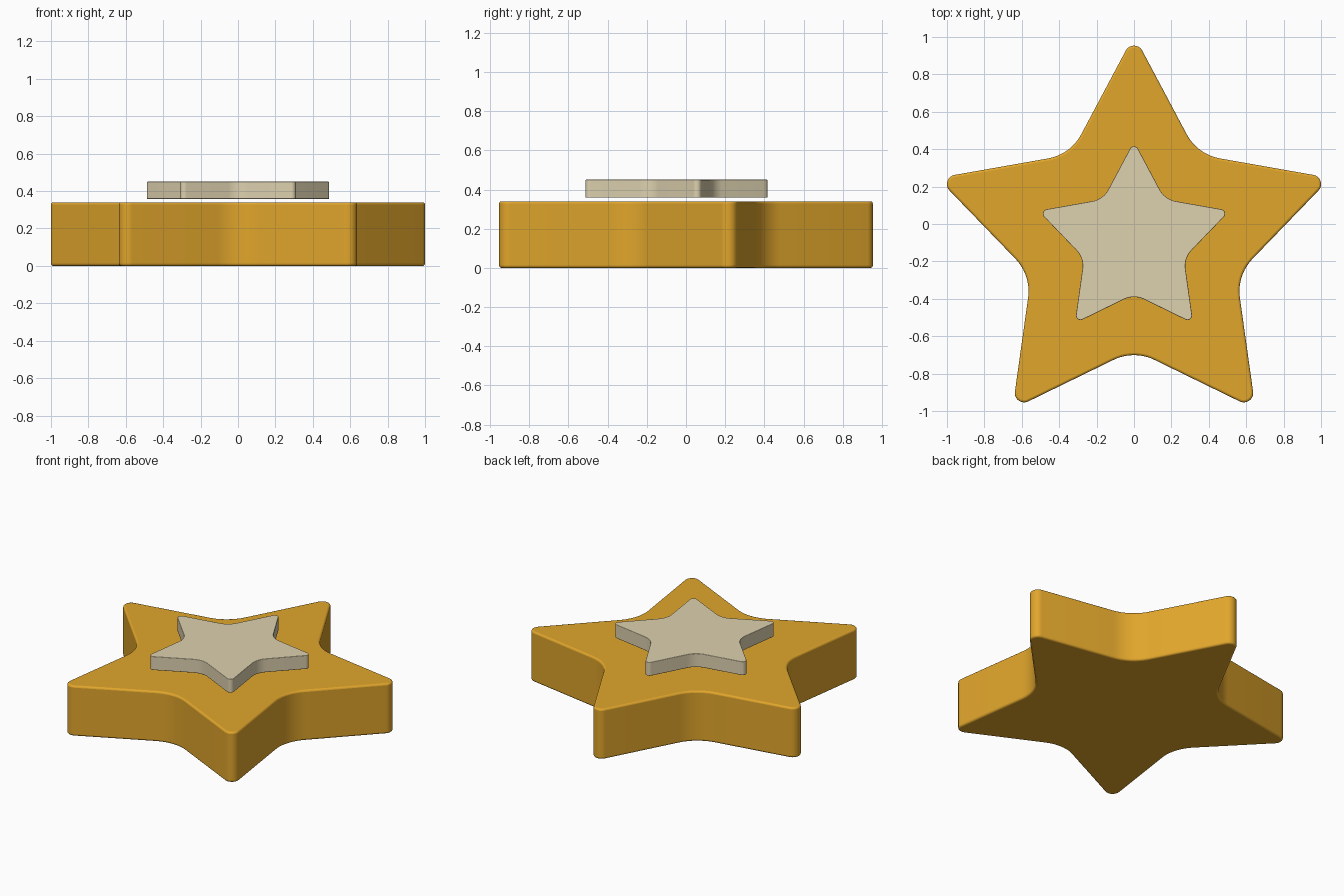
import bpy, bmesh
from math import sin, cos, pi, radians, tan
from mathutils import Vector

if "Cube" in bpy.data.objects:
    bpy.data.objects.remove(bpy.data.objects["Cube"])

CENTRE_Y = -0.0955
HALF_ANGLE = radians(28)      # half angle of each sharp point


def fillet(prev, corner, nxt, radius, steps):
    """Points of a round arc replacing a sharp corner."""
    a, b = (prev - corner).normalized(), (nxt - corner).normalized()
    half = a.angle(b) / 2
    mid = corner + (a + b).normalized() * (radius / sin(half))
    start = corner + a * (radius / tan(half)) - mid
    end = corner + b * (radius / tan(half)) - mid
    turn = pi - 2 * half
    return [mid + (start * sin((1 - i / steps) * turn) + end * sin(i / steps * turn)) / sin(turn)
            for i in range(steps + 1)]


def star_outline(scale):
    """Five rounded points with softly rounded notches."""
    outer = 0.999 + 0.05 / sin(HALF_ANGLE)
    t = tan(HALF_ANGLE)
    inner = t * outer / (sin(pi / 5) + t * cos(pi / 5))
    corners = []
    for i in range(10):
        r, ang = (inner if i % 2 else outer), pi / 2 + i * pi / 5
        corners.append(Vector((cos(ang) * r, sin(ang) * r, 0)))
    pts = []
    for i in range(10):
        pts += fillet(corners[i - 1], corners[i], corners[(i + 1) % 10],
                      0.25 if i % 2 else 0.05, 10)
    return [p * scale for p in pts]


def make_star(name, scale, z0, z1, bevel, colour):
    bm = bmesh.new()
    base = bm.faces.new([bm.verts.new((p.x, p.y + CENTRE_Y, z0)) for p in star_outline(scale)])
    top = bmesh.ops.extrude_face_region(bm, geom=[base], use_keep_orig=True)
    verts = [g for g in top["geom"] if isinstance(g, bmesh.types.BMVert)]
    bmesh.ops.translate(bm, verts=verts, vec=(0, 0, z1 - z0))
    bmesh.ops.recalc_face_normals(bm, faces=bm.faces)
    mesh = bpy.data.meshes.new(name)
    bm.to_mesh(mesh)
    bm.free()
    obj = bpy.data.objects.new(name, mesh)
    bpy.context.collection.objects.link(obj)
    mat = bpy.data.materials.new(name + "_colour")
    mat.diffuse_color = colour
    mat.use_nodes = True
    mat.node_tree.nodes["Principled BSDF"].inputs["Base Color"].default_value = mat.diffuse_color
    mesh.materials.append(mat)
    # narrow rounded rim on the top and bottom edges
    mod = obj.modifiers.new("rim", "BEVEL")
    mod.width, mod.segments = bevel, 3
    mod.limit_method, mod.angle_limit = "ANGLE", radians(60)
    bpy.ops.object.select_all(action="DESELECT")
    obj.select_set(True)
    bpy.context.view_layer.objects.active = obj
    bpy.ops.object.shade_smooth_by_angle(angle=radians(31))
    return obj


# Thick gold star
make_star("star_body", 1.0, 0.0, 0.34, 0.012, (0.75, 0.38, 0.025, 1))
# Thin cream star floating just above it
make_star("star_inlay", 0.487, 0.358, 0.45, 0.003, (0.73, 0.64, 0.43, 1))
